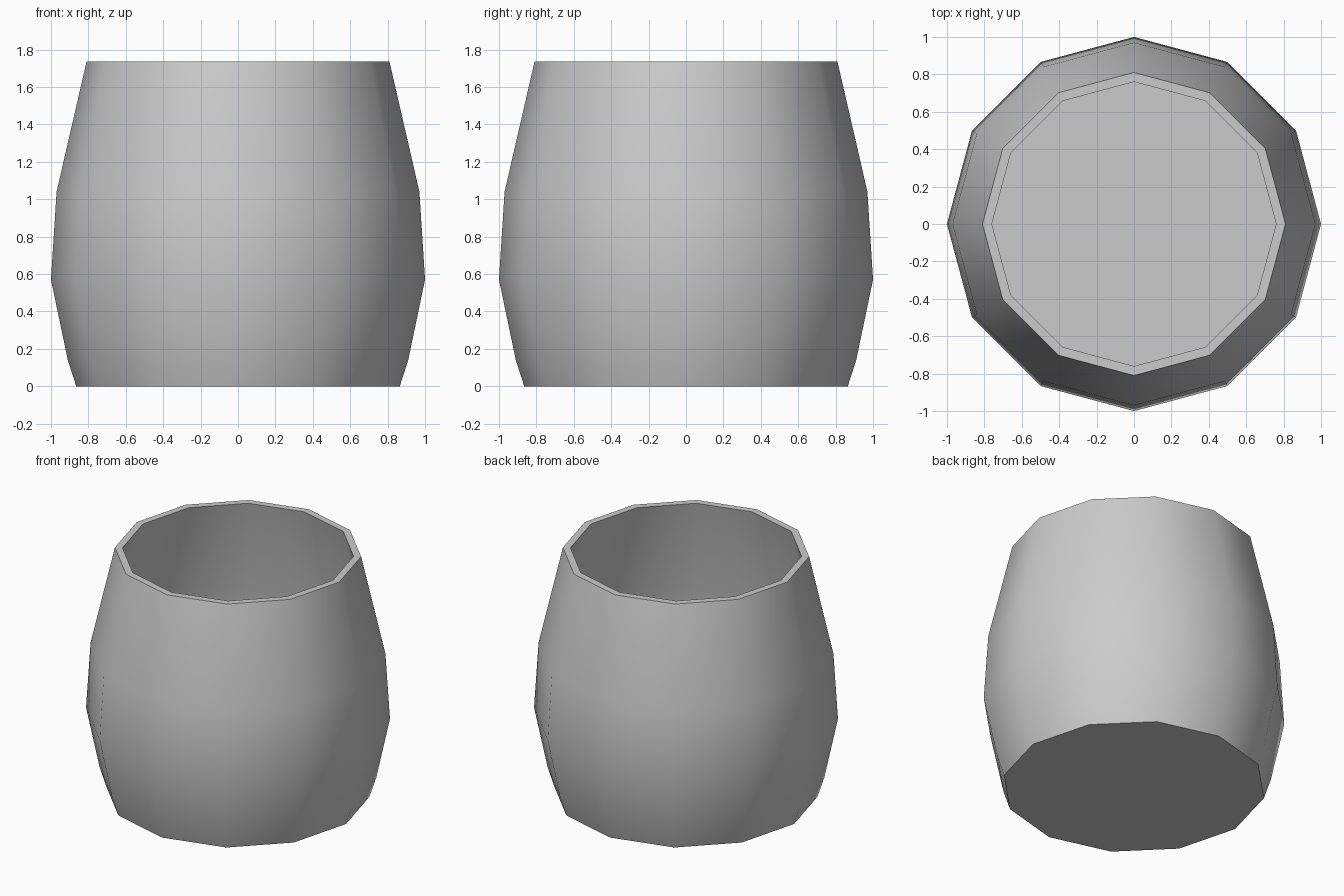
import bpy
import bmesh
from math import cos, sin, tau, radians

cube = bpy.data.objects.get("Cube")
if cube:
    bpy.data.objects.remove(cube, do_unlink=True)

SIDES = 12
WALL = 0.05

# Single plain grey finish
grey = bpy.data.materials.new("plain_grey")
grey.use_nodes = True
colour = (0.6, 0.6, 0.6, 1)
grey.diffuse_color = colour
grey.node_tree.nodes["Principled BSDF"].inputs["Base Color"].default_value = colour

# Outer silhouette from base to rim, then the inner wall back down to the floor
outer = [(0.865, 0), (0.91, 0.14), (1.0, 0.57), (0.97, 1.04), (0.81, 1.735)]
inner = [(r - WALL, z) for r, z in reversed(outer)]
inner[-1] = (outer[0][0] - WALL + 0.015, WALL)
profile = outer + inner

# Twelve-sided cup body, with closed base and floor
bm = bmesh.new()
rings = []
for r, z in profile:
    angles = [tau * i / SIDES for i in range(SIDES)]
    rings.append([bm.verts.new((r * cos(a), r * sin(a), z)) for a in angles])
for low, high in zip(rings, rings[1:]):
    for i in range(SIDES):
        j = (i + 1) % SIDES
        bm.faces.new((low[i], low[j], high[j], high[i]))
bm.faces.new(list(reversed(rings[0])))
bm.faces.new(rings[-1])

mesh = bpy.data.meshes.new("cup_body")
bm.to_mesh(mesh)
bm.free()
mesh.materials.append(grey)
cup = bpy.data.objects.new("cup_body", mesh)
bpy.context.collection.objects.link(cup)

# Smooth walls with crisp rim, base and floor edges
bpy.ops.object.select_all(action="DESELECT")
cup.select_set(True)
bpy.context.view_layer.objects.active = cup
bpy.ops.object.shade_smooth_by_angle(angle=radians(40))
